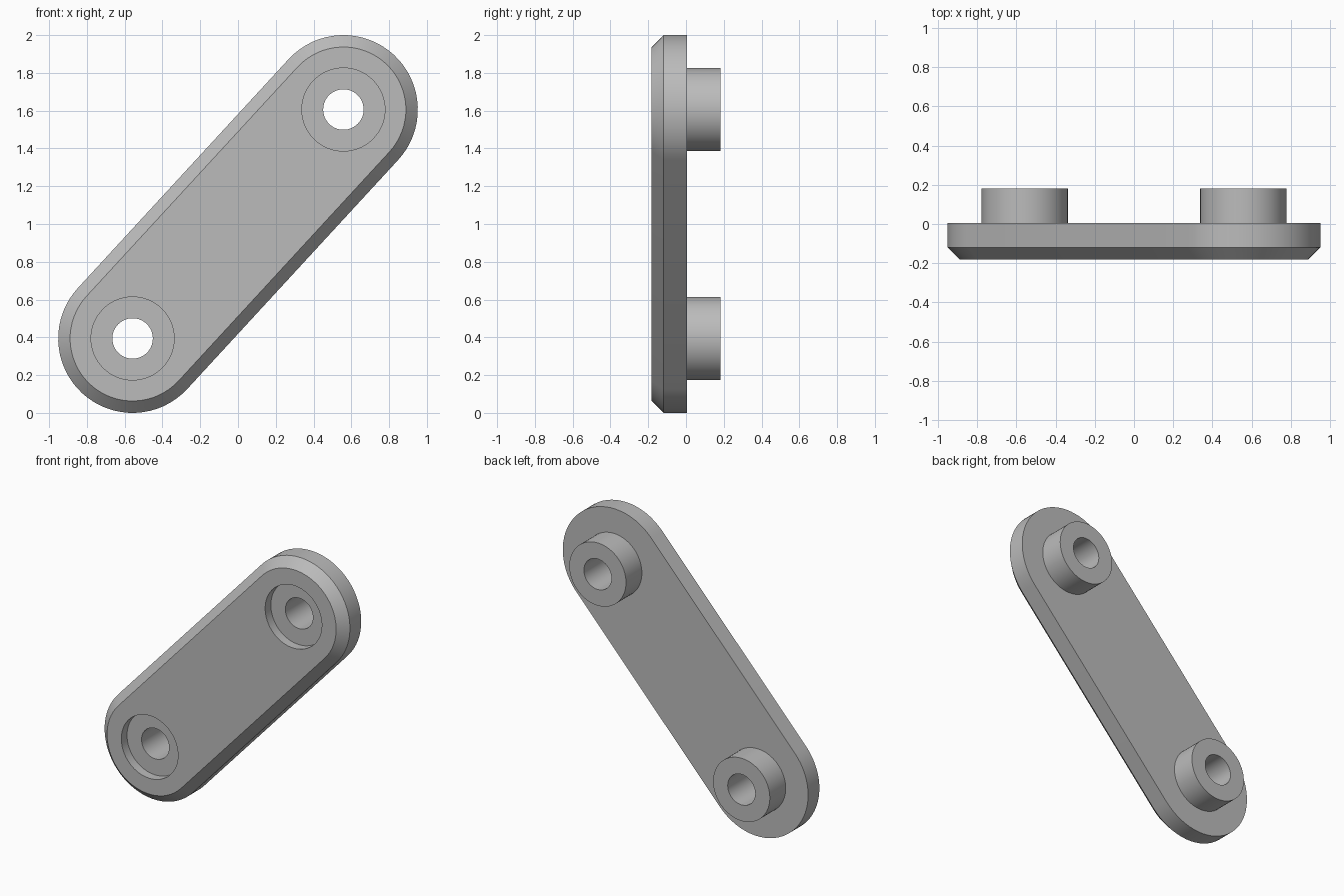
import bpy, bmesh, math
from mathutils import Vector

if "Cube" in bpy.data.objects:
    bpy.data.objects.remove(bpy.data.objects["Cube"], do_unlink=True)

# Main dimensions
PIVOTS = [Vector((-0.558, 0, 0.394)), Vector((0.558, 0, 1.606))]
END_R, BOSS_R, HOLE_R = 0.394, 0.22, 0.107
FRONT, BACK, BOSS_BACK = -0.182, 0.006, 0.182
CHAMFER = 0.063
SEGMENTS = 64

bm = bmesh.new()


def connect(points):
    """Closed ring of edges through the points."""
    verts = [bm.verts.new(p) for p in points]
    return [bm.edges.new((v, verts[i - 1])) for i, v in enumerate(verts)]


def polar(center, radius, angle, y):
    return (center.x + radius * math.cos(angle), y, center.z + radius * math.sin(angle))


def circle(center, radius, y):
    return connect([polar(center, radius, math.tau * i / SEGMENTS, y)
                    for i in range(SEGMENTS)])


def stadium(radius, y):
    """Outline with a half circle around each pivot."""
    axis = PIVOTS[1] - PIVOTS[0]
    start = math.atan2(axis.z, axis.x) + math.pi / 2
    half = SEGMENTS // 2
    return connect([polar(p, radius, start + math.pi * (k + i / half), y)
                    for k, p in enumerate(PIVOTS) for i in range(half + 1)])


def bridge(*rings):
    for a, b in zip(rings, rings[1:]):
        bmesh.ops.bridge_loops(bm, edges=a + b)


# Chamfered outer wall
front_rim = stadium(END_R - CHAMFER, FRONT)
back_rim = stadium(END_R, BACK)
bridge(front_rim, stadium(END_R, FRONT + CHAMFER), back_rim)

# Counterbore, through hole and rear boss at each pivot
front_edges, back_edges = list(front_rim), list(back_rim)
for pivot in PIVOTS:
    recess = circle(pivot, BOSS_R, FRONT)
    boss_base = circle(pivot, BOSS_R, BACK)
    bridge(recess,
           circle(pivot, BOSS_R, FRONT + CHAMFER),
           circle(pivot, HOLE_R, FRONT + CHAMFER),
           circle(pivot, HOLE_R, BOSS_BACK),
           circle(pivot, BOSS_R, BOSS_BACK),
           boss_base)
    front_edges += recess
    back_edges += boss_base

# Flat front and back faces with round openings
for edges, side in ((front_edges, -1), (back_edges, 1)):
    bmesh.ops.triangle_fill(bm, edges=edges, use_beauty=True, normal=(0, side, 0))
bmesh.ops.recalc_face_normals(bm, faces=bm.faces)

mesh = bpy.data.meshes.new("link_plate")
bm.to_mesh(mesh)
bm.free()
plate = bpy.data.objects.new("link_plate", mesh)
bpy.context.collection.objects.link(plate)

# Plain grey finish
grey = bpy.data.materials.new("plain_grey")
grey.use_nodes = True
colour = (0.5, 0.5, 0.5, 1)
grey.diffuse_color = colour
grey.node_tree.nodes["Principled BSDF"].inputs["Base Color"].default_value = colour
mesh.materials.append(grey)

bpy.ops.object.select_all(action="DESELECT")
plate.select_set(True)
bpy.context.view_layer.objects.active = plate
bpy.ops.object.shade_smooth_by_angle(angle=math.radians(30))
